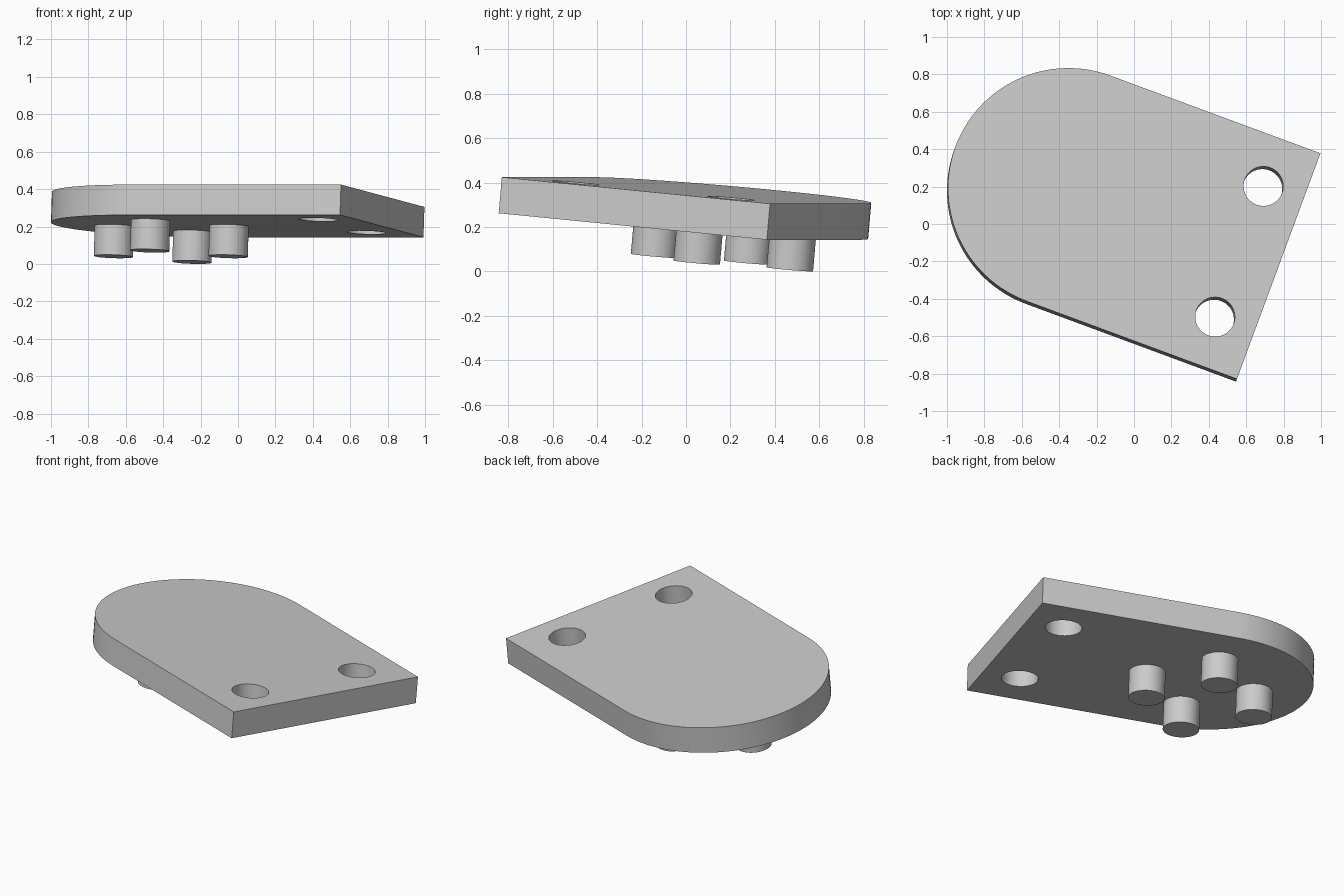
import bpy, bmesh
from math import pi, cos, sin, radians
from mathutils import Matrix, Euler

if "Cube" in bpy.data.objects:
    bpy.data.objects.remove(bpy.data.objects["Cube"])

RADIUS = 0.646       # rounded end, half the plate width
LENGTH = 1.197       # round centre to square end
THICK = 0.163
PEG_RADIUS = 0.105
PEG_RING = 0.327     # peg distance from the round centre
HOLE_RADIUS = 0.106

# The whole part is turned and gently tilted; origin is the round centre on top
POSE = (Matrix.Translation((-0.349, 0.19, 0.3645))
        @ Euler((radians(-5.3), 0, radians(-20.3))).to_matrix().to_4x4())

grey = bpy.data.materials.new("grey")
grey.use_nodes = True
colour = (0.6, 0.6, 0.6, 1)
grey.diffuse_color = colour
grey.node_tree.nodes["Principled BSDF"].inputs["Base Color"].default_value = colour


def prism(name, outline, bottom, top):
    """Extrude a flat outline between two heights."""
    bm = bmesh.new()
    face = bm.faces.new([bm.verts.new((x, y, bottom)) for x, y in outline])
    side = bmesh.ops.extrude_face_region(bm, geom=[face])
    moved = [v for v in side["geom"] if isinstance(v, bmesh.types.BMVert)]
    bmesh.ops.translate(bm, verts=moved, vec=(0, 0, top - bottom))
    bmesh.ops.recalc_face_normals(bm, faces=bm.faces)
    mesh = bpy.data.meshes.new(name)
    bm.to_mesh(mesh)
    bm.free()
    mesh.materials.append(grey)
    obj = bpy.data.objects.new(name, mesh)
    bpy.context.collection.objects.link(obj)
    obj.matrix_world = POSE
    return obj


def arc(x, y, radius, start, sweep, steps):
    return [(x + radius * cos(start + sweep * i / steps),
             y + radius * sin(start + sweep * i / steps)) for i in range(steps)]


def circle(x, y, radius):
    return arc(x, y, radius, 0, 2 * pi, 48)


def smooth(obj):
    bpy.ops.object.select_all(action="DESELECT")
    obj.select_set(True)
    bpy.context.view_layer.objects.active = obj
    bpy.ops.object.shade_smooth_by_angle(angle=radians(30))


# Plate: half-round end, straight sides, square end
outline = arc(0, 0, RADIUS, pi / 2, pi, 64)
outline += [(0, -RADIUS), (LENGTH, -RADIUS), (LENGTH, RADIUS)]
plate = prism("plate", outline, -THICK, 0)

# Two through holes near the square end
for side in (-1, 1):
    cutter = prism("hole_cutter", circle(0.972, side * 0.374, HOLE_RADIUS), -0.3, 0.1)
    cutter.hide_render = True
    bpy.context.view_layer.objects.active = plate
    cut = plate.modifiers.new("hole", "BOOLEAN")
    cut.operation = "DIFFERENCE"
    cut.solver = "EXACT"
    cut.object = cutter
    bpy.context.view_layer.update()
    bpy.ops.object.modifier_apply(modifier=cut.name)
    bpy.data.objects.remove(cutter)
smooth(plate)

# Four pegs under the rounded end
for i, place in enumerate(("front", "left", "back", "right")):
    angle = (i - 1) * pi / 2
    x, y = PEG_RING * cos(angle), PEG_RING * sin(angle)
    smooth(prism(place + "_peg", circle(x, y, PEG_RADIUS), -2 * THICK, -THICK + 0.005))
